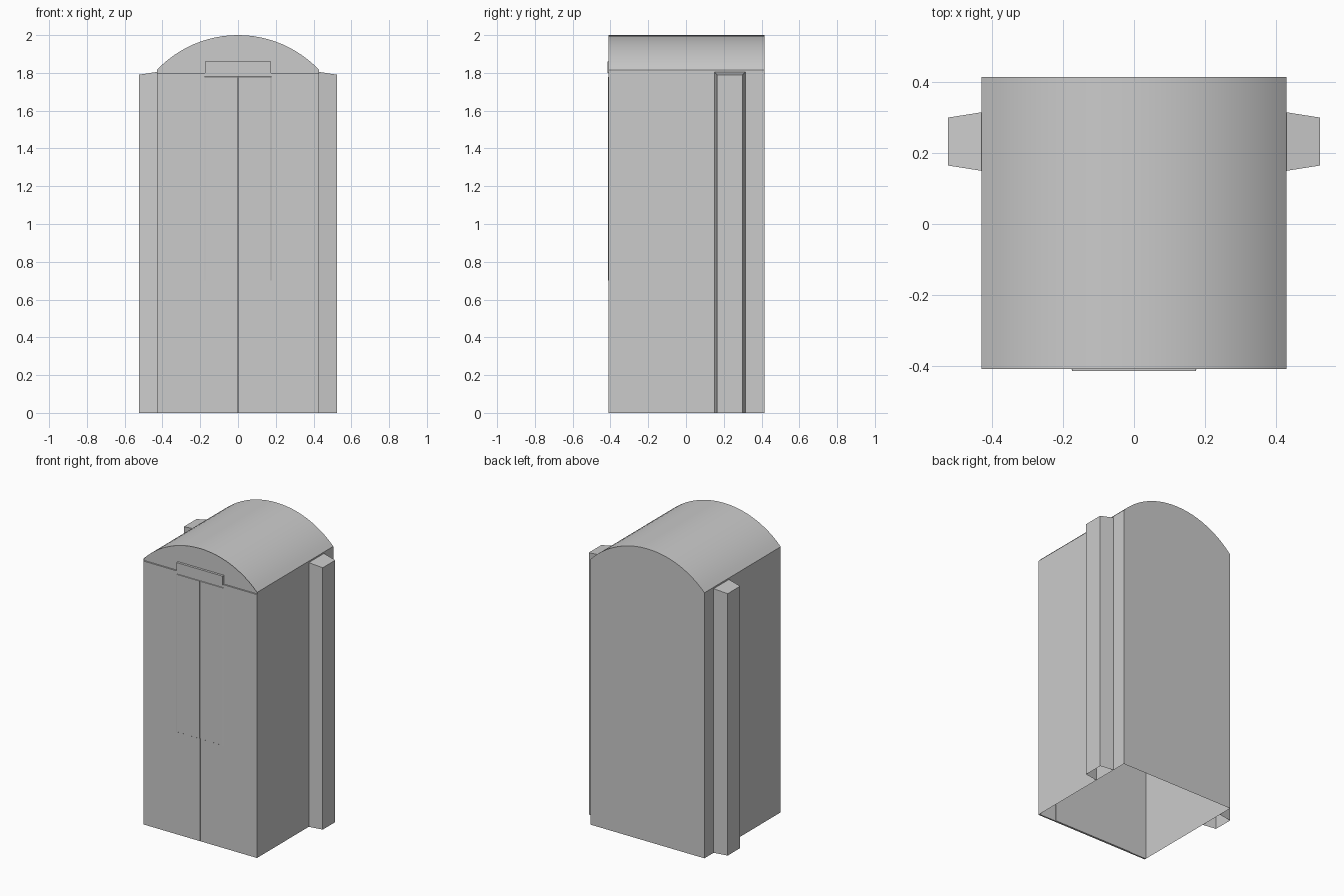
import bpy
import math

if "Cube" in bpy.data.objects:
    bpy.data.objects.remove(bpy.data.objects["Cube"])

W, FRONT, BACK = 0.43, -0.409, 0.415
EAVE, TOP = 1.815, 2.0


def mesh(name, verts, faces):
    me = bpy.data.meshes.new(name)
    me.from_pydata(verts, [], faces)
    me.update()
    ob = bpy.data.objects.new(name, me)
    bpy.context.collection.objects.link(ob)
    return ob


def loft(name, a, b, cap_a=True, cap_b=True, skip=()):
    """Join two equal 3D outlines with quads; optionally close the ends."""
    n = len(a)
    faces = [(i, (i + 1) % n, n + (i + 1) % n, n + i)
             for i in range(n) if i not in skip]
    if cap_a:
        faces.append(tuple(reversed(range(n))))
    if cap_b:
        faces.append(tuple(range(n, 2 * n)))
    return mesh(name, a + b, faces)


def at_y(pts, y):
    return [(x, y, z) for x, z in pts]


def rect(x0, x1, z0, z1):
    return [(x0, z0), (x1, z0), (x1, z1), (x0, z1)]


# Barrel roof profile, right eave to left eave
rise = TOP - EAVE
R = (W * W + rise * rise) / (2 * rise)
half = math.asin(W / R)
SEG = 24
arc = []
for i in range(SEG + 1):
    t = half - 2 * half * i / SEG
    arc.append((R * math.sin(t), TOP - R + R * math.cos(t)))

# Body shell: side walls, roof and back wall, open underneath
outline = [(W, 0)] + arc + [(-W, 0)]
shell = loft("body_shell", at_y(outline, BACK), at_y(outline, FRONT),
             cap_b=False, skip=(len(outline) - 1,))
bpy.context.view_layer.objects.active = shell
shell.select_set(True)
bpy.ops.object.shade_smooth_by_angle(angle=math.radians(30))

# Gable panel set back under the front edge of the roof
mesh("gable_panel", at_y([(W, 1.79)] + arc + [(-W, 1.79)], FRONT + 0.01),
     [tuple(reversed(range(len(arc) + 2)))])

# Front wall around the doorway
frame = [(-W, 0), (-0.3, 0), (-0.3, 1.78), (0.3, 1.78), (0.3, 0), (W, 0),
         (W, 1.8), (-W, 1.8)]
loft("front_frame", at_y(frame, FRONT + 0.01), at_y(frame, FRONT))

# Raised plate above the doorway
plate = rect(-0.175, 0.175, 1.8, 1.86)
loft("header_plate", at_y(plate, FRONT + 0.01), at_y(plate, -0.415))

# Paired door leaves, window panels and hollow side pilasters
for side, s in (("left", -1), ("right", 1)):
    def pair(name, pts_in, pts_out, **kw):
        a = [(s * x, y, z) for x, y, z in pts_in]
        b = [(s * x, y, z) for x, y, z in pts_out]
        if s < 0:
            a.reverse()
            b.reverse()
        return loft(side + "_" + name, a, b, **kw)

    leaf = rect(0.0015, 0.3, 0, 1.78)
    pair("door_leaf", at_y(leaf, FRONT + 0.014), at_y(leaf, FRONT))
    pair("window_panel", at_y(rect(0.0015, 0.178, 0.70, 1.78), FRONT),
         at_y(rect(0.0015, 0.173, 0.702, 1.778), FRONT - 0.003))

    wall = [(W, 0.15, 0), (W, 0.315, 0), (W, 0.315, 1.805), (W, 0.15, 1.805)]
    outer = [(0.525, 0.165, 0), (0.525, 0.30, 0),
             (0.525, 0.30, 1.79), (0.525, 0.165, 1.79)]
    pilaster = pair("pilaster", wall, outer, cap_a=False,
                    skip=(0,) if s > 0 else (2,))
